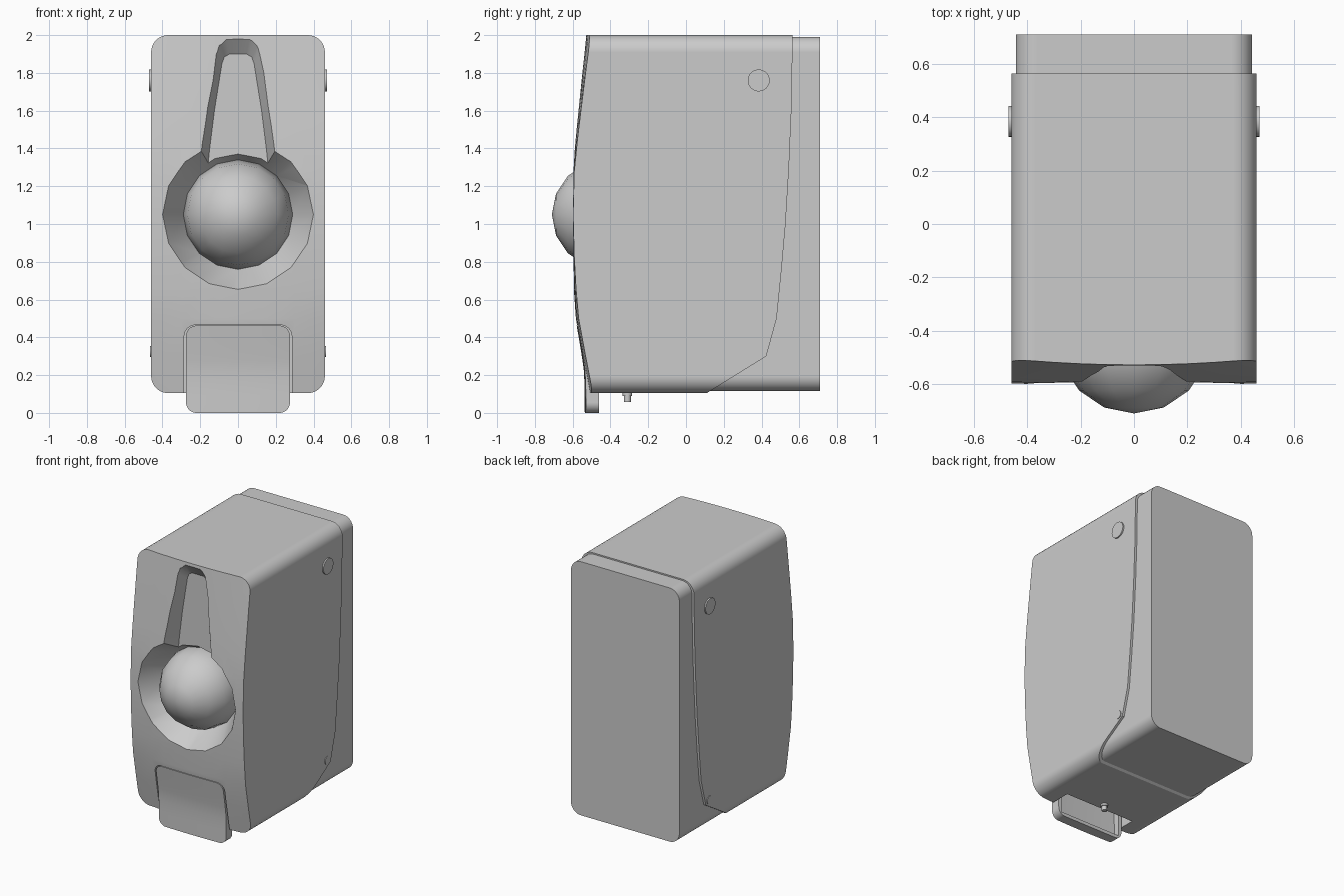
import bpy, bmesh
from math import sin, cos, pi, radians
from mathutils import Matrix

if "Cube" in bpy.data.objects:
    bpy.data.objects.remove(bpy.data.objects["Cube"])


def finish(name, bm):
    bmesh.ops.recalc_face_normals(bm, faces=bm.faces)
    me = bpy.data.meshes.new(name)
    bm.to_mesh(me)
    bm.free()
    ob = bpy.data.objects.new(name, me)
    bpy.context.collection.objects.link(ob)
    return ob


def loft(name, rings):
    """Closed solid through rings with equal point counts."""
    bm = bmesh.new()
    vs = [[bm.verts.new(p) for p in r] for r in rings]
    n = len(rings[0])
    for a, b in zip(vs, vs[1:]):
        for i in range(n):
            j = (i + 1) % n
            bm.faces.new((a[i], a[j], b[j], b[i]))
    bm.faces.new(vs[0])
    bm.faces.new(vs[-1])
    return finish(name, bm)


def rounded_prism(name, half_x, z0, z1, y0, y1, r, seg=8):
    pts = []
    for sx, sz, a0 in ((1, 1, 0), (-1, 1, 90), (-1, -1, 180), (1, -1, 270)):
        cx, cz = sx * (half_x - r), (z1 - r if sz > 0 else z0 + r)
        for k in range(seg + 1):
            a = radians(a0 + 90 * k / seg)
            pts.append((cx + r * cos(a), cz + r * sin(a)))
    return loft(name, [[(x, y, z) for x, z in pts] for y in (y0, y1)])


def cylinder(name, r, depth, loc, axis='Z', seg=24, r2=None):
    bm = bmesh.new()
    rot = {'Z': Matrix(), 'X': Matrix.Rotation(pi / 2, 4, 'Y'),
           'Y': Matrix.Rotation(pi / 2, 4, 'X')}[axis]
    bmesh.ops.create_cone(bm, cap_ends=True, segments=seg, radius1=r,
                          radius2=r if r2 is None else r2, depth=depth,
                          matrix=Matrix.Translation(loc) @ rot)
    return finish(name, bm)


def boolean(ob, cutter, op='DIFFERENCE'):
    m = ob.modifiers.new('cut', 'BOOLEAN')
    m.object, m.operation, m.solver = cutter, op, 'EXACT'
    bpy.context.view_layer.objects.active = ob
    bpy.ops.object.modifier_apply(modifier=m.name)
    bpy.data.objects.remove(cutter)


def smooth(ob, angle=30):
    bpy.ops.object.select_all(action='DESELECT')
    ob.select_set(True)
    bpy.context.view_layer.objects.active = ob
    bpy.ops.object.shade_smooth_by_angle(angle=radians(angle))
    m = ob.modifiers.new('normals', 'WEIGHTED_NORMAL')
    m.keep_sharp = True


def lerp(table, z):
    for (z0, y0), (z1, y1) in zip(table, table[1:]):
        if z0 <= z <= z1:
            return y0 + (y1 - y0) * (z - z0) / (z1 - z0)
    return table[0][1] if z < table[0][0] else table[-1][1]


# bowed front surface and swept back edge of the cover, as (z, y)
FRONT = [(0.05, -0.503), (0.105, -0.515), (0.3, -0.55), (0.5, -0.583), (0.66, -0.594),
         (0.83, -0.6), (1.05, -0.602), (1.28, -0.6), (1.45, -0.586), (1.6, -0.571),
         (1.8, -0.55), (2.0, -0.528), (2.05, -0.522)]
BACK = [(2.05, 0.566), (1.6, 0.558), (1.3, 0.545), (1.0, 0.527), (0.75, 0.505),
        (0.5, 0.48), (0.3, 0.425), (0.105, 0.11), (0.05, 0.02)]


def front_y(x, z):
    return lerp(FRONT, z) + (0.004 + 0.018 * min(1, abs(z - 1.05) / 0.95)) * (x / 0.46) ** 2


# front cover
stations = [-0.5 + 0.1 * i for i in range(11)]
cover = loft('front_cover', [[(x, front_y(x, z), z) for z, _ in FRONT] +
                             [(x, y, z) for z, y in BACK] for x in stations])
boolean(cover, rounded_prism('outline', 0.46, 0.105, 2.0, -1, 1, 0.09), 'INTERSECT')

# conical dish around the window
boolean(cover, cylinder('dish_cutter', 0.29, 0.33, (0, -0.585, 1.05), 'Y', 16, r2=0.4917))

# tapered groove above the dish: floor (x, z) and rim (x, z) outlines
FLOOR = [(0.165, 1.25), (0.15, 1.4), (0.125, 1.6), (0.085, 1.85), (0.072, 1.885), (0.045, 1.9)]
RIM = [(0.21, 1.25), (0.19, 1.42), (0.16, 1.62), (0.115, 1.9), (0.1, 1.945), (0.06, 1.978)]
FLOOR_Y = -0.47


def mirrored(pts):
    return pts + [(-x, z) for x, z in reversed(pts)]


low, high = [], []
for (fx, fz), (rx, rz) in zip(mirrored(FLOOR), mirrored(RIM)):
    low.append((fx, FLOOR_Y, fz))
    high.append((2 * rx - fx, 2 * front_y(rx, rz) - FLOOR_Y, 2 * rz - fz))
boolean(cover, loft('groove_cutter', [low, high]))

# slot for the push lever
boolean(cover, rounded_prism('slot_cutter', 0.285, -0.2, 0.465, -0.8, -0.36, 0.06))
smooth(cover)

# window dome
bm = bmesh.new()
bmesh.ops.create_uvsphere(bm, u_segments=16, v_segments=8, radius=0.29,
                          matrix=Matrix.Translation((0, -0.42, 1.05)) @ Matrix.Rotation(pi / 2, 4, 'X'))
smooth(finish('window_dome', bm), 40)

# wall-side housing
smooth(rounded_prism('back_housing', 0.443, 0.115, 1.99, 0.0, 0.71, 0.08))

# push lever: hollow plate with side flanges
LEVER = [(-0.05, -0.535), (0.0, -0.536), (0.15, -0.537), (0.24, -0.542), (0.34, -0.558), (0.5, -0.585)]


def lever_block(name, half, shift, back, z0, z1):
    zs = [z0 + (z1 - z0) * i / 12 for i in range(13)]
    return loft(name, [[(x, lerp(LEVER, z) + shift + 0.006 * (x / 0.275) ** 2, z) for z in zs] +
                       [(x, back, z1), (x, back, z0)]
                       for x in [half * k / 4 for k in range(-4, 5)]])


lever = lever_block('push_lever', 0.3, 0, -0.46, -0.04, 0.5)
boolean(lever, rounded_prism('lever_outline', 0.275, 0.0, 0.462, -1, 0, 0.055), 'INTERSECT')
boolean(lever, lever_block('lever_hollow', 0.252, 0.025, -0.3, 0.025, 0.44))
smooth(lever)

# outlet nozzle
smooth(cylinder('nozzle_collar', 0.025, 0.05, (0, -0.31, 0.115)))
smooth(cylinder('nozzle_tip', 0.018, 0.05, (0, -0.31, 0.083)))

# hinge caps and lower pins on both sides
for side, s in (('left', -1), ('right', 1)):
    smooth(cylinder('hinge_cap_' + side, 0.058, 0.04, (s * 0.45, 0.385, 1.76), 'X', 32))
    smooth(cylinder('lower_pin_' + side, 0.03, 0.03, (s * 0.45, 0.385, 0.325), 'X', 20))
